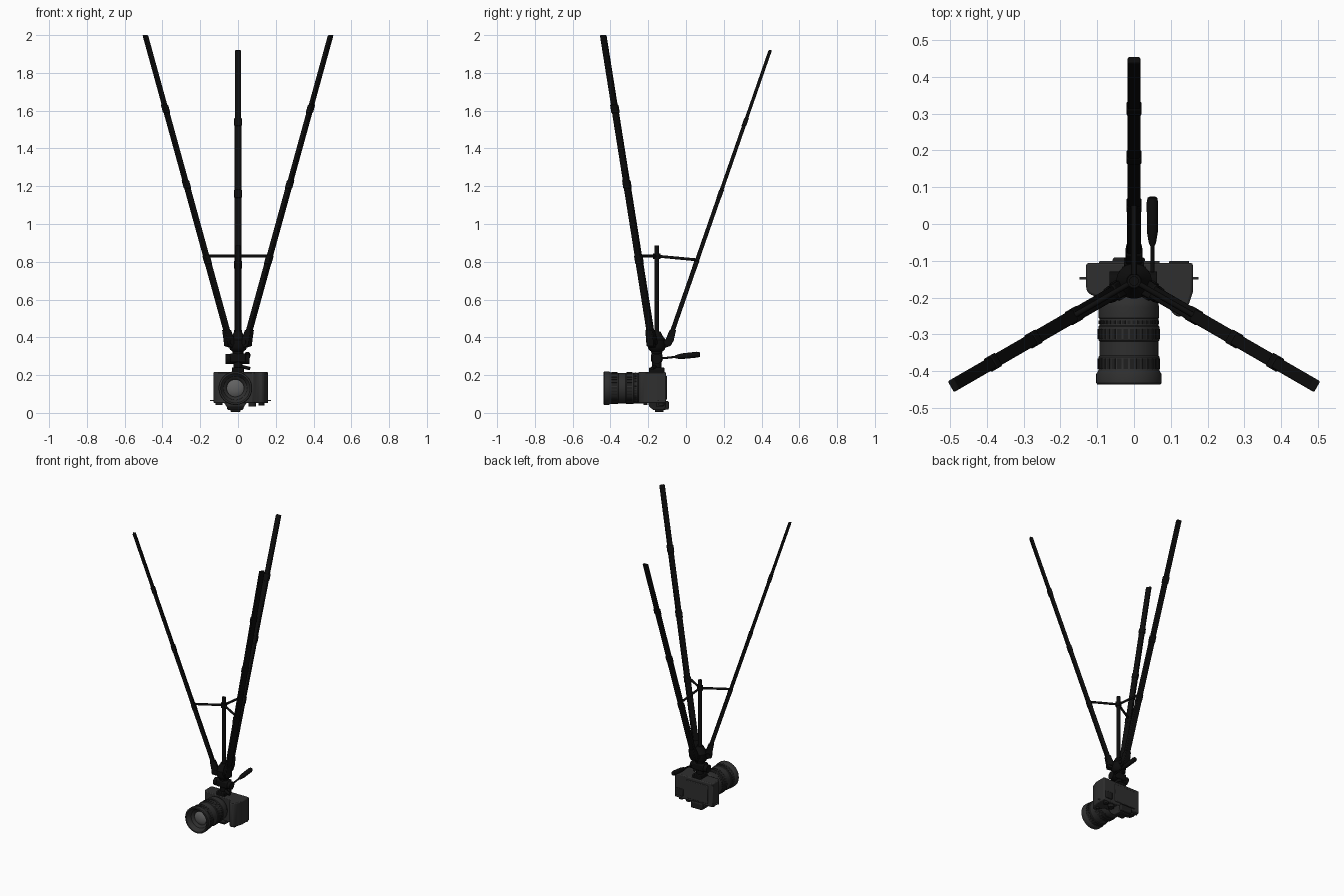
import bpy, bmesh
from math import pi, cos, sin, radians
from mathutils import Vector, Matrix

if "Cube" in bpy.data.objects:
    bpy.data.objects.remove(bpy.data.objects["Cube"])

CY = -0.155                      # tripod axis y
LENS = Vector((-0.014, 0, 0.131))  # lens axis


def mat(name, v):
    m = bpy.data.materials.new(name)
    m.diffuse_color = (v, v, v, 1)
    m.use_nodes = True
    m.node_tree.nodes["Principled BSDF"].inputs["Base Color"].default_value = m.diffuse_color
    return m


BLACK, DARK, RUBBER, GLASS = mat("black", .004), mat("dark", .028), mat("rubber", .014), mat("glass", .12)


def finish(name, bm, m, bevel=0, smooth=True):
    bmesh.ops.recalc_face_normals(bm, faces=bm.faces)
    me = bpy.data.meshes.new(name)
    bm.to_mesh(me)
    bm.free()
    ob = bpy.data.objects.new(name, me)
    bpy.context.collection.objects.link(ob)
    me.materials.append(m)
    if bevel:
        b = ob.modifiers.new("bevel", 'BEVEL')
        b.width, b.segments, b.limit_method = bevel, 2, 'ANGLE'
    if smooth:
        bpy.context.view_layer.objects.active = ob
        ob.select_set(True)
        bpy.ops.object.shade_smooth_by_angle(angle=radians(35))
        ob.select_set(False)
    return ob


def loft(name, rings, m, bevel=0):
    """Skin a list of equal-length point rings and cap both ends."""
    bm = bmesh.new()
    vs = [[bm.verts.new(p) for p in r] for r in rings]
    n = len(rings[0])
    for a, b in zip(vs, vs[1:]):
        for i in range(n):
            j = (i + 1) % n
            bm.faces.new((a[i], a[j], b[j], b[i]))
    bm.faces.new(vs[0])
    bm.faces.new(vs[-1])
    return finish(name, bm, m, bevel)


def box(name, lo, hi, m, bevel=0.004):
    def ring(z):
        return [(lo[0], lo[1], z), (hi[0], lo[1], z), (hi[0], hi[1], z), (lo[0], hi[1], z)]
    return loft(name, [ring(lo[2]), ring(hi[2])], m, bevel)


def lathe(name, a, d, profile, m, n=32):
    """Turn (radius, distance) pairs about the axis from a along d."""
    a, d = Vector(a), Vector(d).normalized()
    q = d.to_track_quat('Z', 'Y')
    return loft(name, [[a + q @ Vector((r * cos(2 * pi * i / n), r * sin(2 * pi * i / n), t))
                        for i in range(n)] for r, t in profile], m)


def rod(name, a, b, r, m, n=20):
    d = Vector(b) - Vector(a)
    return lathe(name, a, d, [(r, 0), (r, d.length)], m, n)


def beam(name, ang, stations, m, bevel=0.004):
    """Leg-like bar: stations are (radial, z, thickness, width)."""
    u = Vector((cos(ang), sin(ang), 0))
    v = Vector((-sin(ang), cos(ang), 0))
    rings = []
    for r, z, t, w in stations:
        c = Vector((0, CY, z)) + u * r
        rings.append([c + u * (t * s / 2) + v * (w * k / 2) for s, k in ((-1, -1), (1, -1), (1, 1), (-1, 1))])
    return loft(name, rings, m, bevel)


# Legs, clamps, hinges and spreader braces
for tag, deg, r0, r1, ztop, clamps, zb in (
        ("left", 210, .067, .567, 2.0, (.81, 1.21, 1.61), .83),
        ("right", 330, .067, .567, 2.0, (.81, 1.21, 1.61), .83),
        ("back", 90, .082, .601, 1.92, (.785, 1.16, 1.54), .81)):
    ang = radians(deg)

    def rad(z):
        return r0 + (r1 - r0) * (z - .43) / (ztop - .43)
    cuts = [.40, *clamps, ztop]
    for i in range(4):
        a, b = cuts[i], cuts[i + 1]
        t, w = .025 - .0022 * i, .037 - .001 * i
        beam(f"{tag}_leg_section_{i + 1}", ang, [(rad(a), a, t, w), (rad(b), b, t, w)], BLACK)
    for i, z in enumerate(clamps):
        beam(f"{tag}_leg_clamp_{i + 1}", ang,
             [(rad(z + k), z + k, .027 - .001 * i, .041) for k in (-.022, .022)], BLACK)
    beam(f"{tag}_hinge", ang, [(.02, .345, .05, .034), (.05, .355, .05, .042), (rad(.39), .385, .045, .046),
                               (rad(.44), .44, .034, .042)], BLACK)
    u = Vector((cos(ang), sin(ang), 0))
    axis = Vector((0, CY, 0))
    rod(f"{tag}_brace", axis + Vector((0, 0, .83)), axis + u * rad(zb) + Vector((0, 0, zb)), .0075, BLACK, 12)
    v = Vector((-sin(ang), cos(ang), 0))
    p = axis + u * .05 + Vector((0, 0, .375))
    rod(f"{tag}_hinge_pin", p - v * .027, p + v * .027, .013, BLACK)

# Centre column and hub
rod("centre_column", (0, CY, .33), (0, CY, .885), .0128, BLACK)
rod("spreader_collar", (0, CY, .815), (0, CY, .845), .019, BLACK)
lathe("hub", (0, CY, 0), (0, 0, 1), [(.026, .30), (.03, .325), (.042, .335), (.048, .35), (.048, .385), (.03, .41),
                                   (.02, .43)], BLACK)

# Pan and tilt head with handle
box("pan_block", (-.042, CY - .03, .268), (.042, CY + .03, .315), BLACK, .008)
rod("tilt_barrel", (-.066, CY, .286), (.062, CY, .286), .026, BLACK, 28)
rod("head_neck", (0, CY, .235), (0, CY, .28), .024, BLACK)
box("quick_release_plate", (-.032, CY - .04, .213), (.032, CY + .04, .24), BLACK)
rod("plate_lever", (.02, CY - .01, .245), (.062, CY - .025, .235), .009, BLACK)
h0, h1 = Vector((.05, -.155, .286)), Vector((.05, .074, .31))
lathe("pan_handle", h0, h1 - h0, [(.0055, 0), (.0055, .095), (.01, .105), (.015, .135), (.0155, .215),
                                  (.013, .228), (.008, .2305)], BLACK, 20)

# Camera body with hand grip
outline = [(-.13, -.106), (-.13, -.178), (-.122, -.19), (-.105, -.197), (.08, -.2), (.095, -.228), (.11, -.248),
           (.125, -.253), (.14, -.242), (.15, -.215), (.16, -.185), (.16, -.106)]
loft("camera_body", [[(x, y, z) for x, y in outline] for z in (.052, .216)], DARK, .006)
box("camera_screen", (-.095, -.112, .07), (.07, -.1, .195), DARK)
box("thumb_rest", (.095, -.11, .07), (.15, -.1, .12), RUBBER)


# Viewfinder hump below the inverted body
def hump(z, x0, x1, y0, y1):
    return [(x0, y0, z), (x1, y0, z), (x1, y1, z), (x0, y1, z)]


loft("viewfinder_hump", [hump(.056, -.075, .047, -.2, -.108), hump(.035, -.062, .034, -.196, -.108),
                         hump(.014, -.052, .024, -.172, -.108)], DARK, .005)
box("accessory_shoe", (-.04, -.165, .006), (.012, -.118, .017), RUBBER, .002)
box("eyepiece", (-.058, -.125, .018), (.03, -.091, .062), RUBBER, .006)
for name, x, y, r, z in (("mode_dial", .075, -.14, .02, .034), ("rear_dial", .125, -.13, .016, .04),
                         ("shutter_button", .123, -.215, .011, .042), ("left_dial", -.1, -.145, .018, .042)):
    rod(name, (x, y, z), (x, y, .056), r, RUBBER, 24)

# Strap lugs
for tag, x0, x1 in (("left", -.148, -.125), ("right", .155, .176)):
    rod(f"{tag}_strap_lug", (x0, -.147, .066), (x1, -.147, .066), .0035, GLASS, 10)

# Lens barrel, hollow at the front
lathe("lens_barrel", LENS, (0, -1, 0),
      [(.07, .19), (.074, .205), (.079, .21), (.082, .225), (.082, .255), (.08, .257), (.08, .276), (.083, .279),
       (.083, .316), (.08, .319), (.08, .358), (.083, .361), (.083, .398), (.085, .402), (.089, .408), (.089, .432),
       (.086, .436), (.078, .436), (.074, .425), (.064, .415), (.062, .405), (.05, .398), (.046, .39)], DARK, 64)
lathe("front_element", LENS, (0, -1, 0), [(.044, .385), (.044, .392), (.034, .398), (.02, .402), (.004, .4035)],
      GLASS, 40)


# Ribs on the focus and zoom rings
def ribs(name, y0, y1, r, count, duty):
    bm = bmesh.new()
    for i in range(count):
        a = 2 * pi * i / count
        m4 = (Matrix.Translation(LENS + Vector((r * cos(a), -(y0 + y1) / 2, r * sin(a)))) @ Matrix.Rotation(-a, 4, 'Y')
              @ Matrix.Diagonal((.004, y1 - y0, 2 * pi * r / count * duty, 1)))
        bmesh.ops.create_cube(bm, size=1, matrix=m4)
    return finish(name, bm, RUBBER, smooth=False)


ribs("aperture_ring_ribs", .262, .272, .0805, 36, .6)
ribs("zoom_ring_ribs", .285, .312, .083, 30, .7)
ribs("focus_ring_ribs", .366, .394, .083, 30, .7)
